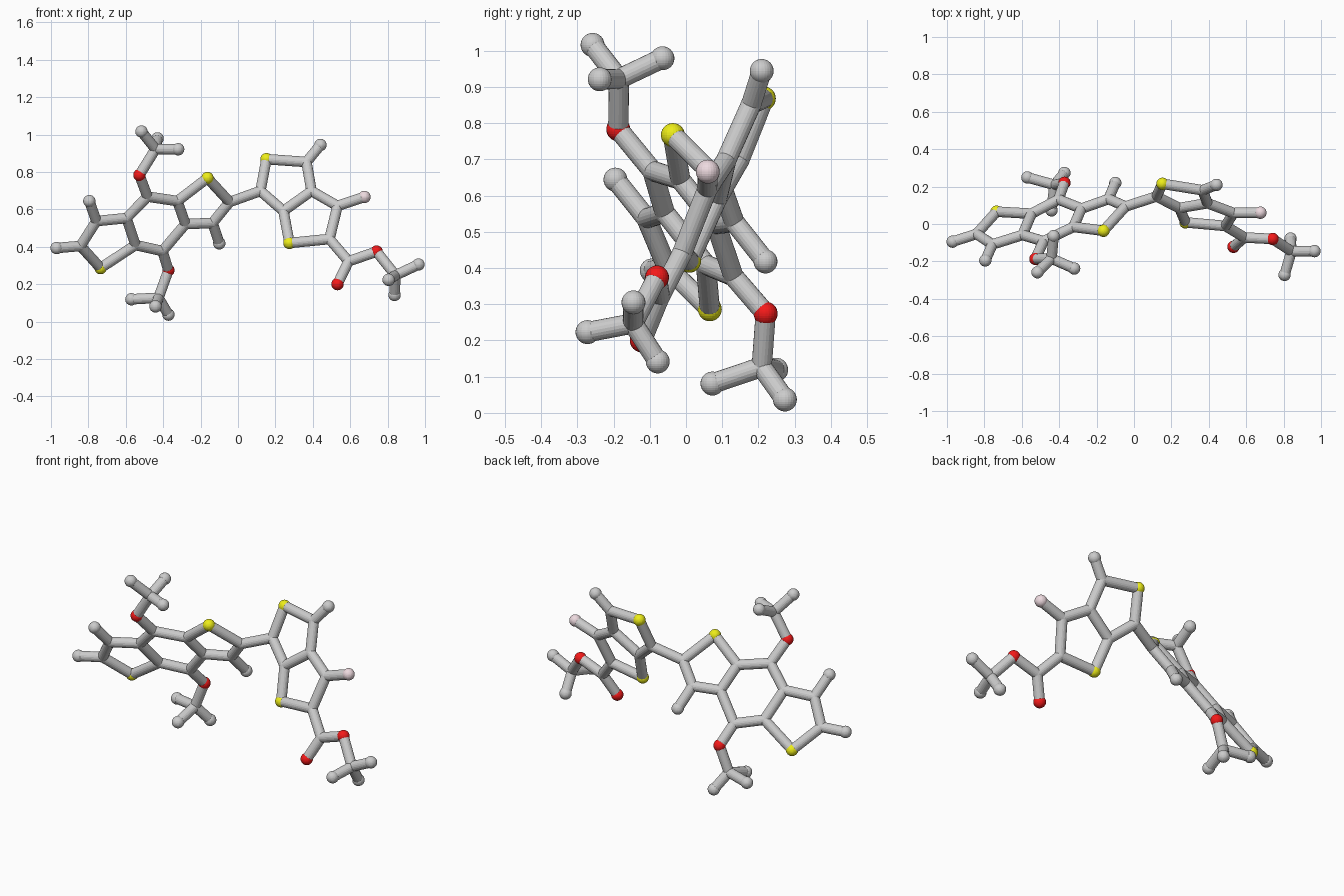
import bpy
from mathutils import Vector

if "Cube" in bpy.data.objects:
    bpy.data.objects.remove(bpy.data.objects["Cube"])

BOND_R, CARBON_R, ATOM_R = 0.028, 0.0285, 0.033


def material(name, color):
    m = bpy.data.materials.new(name)
    m.diffuse_color = (*color, 1)
    m.use_nodes = True
    m.node_tree.nodes["Principled BSDF"].inputs["Base Color"].default_value = m.diffuse_color
    return m


COLORS = {
    "oxygen": material("red", (0.9, 0.01, 0.01)),
    "sulfur": material("yellow", (0.85, 0.85, 0.01)),
    "fluorine": material("pale_pink", (0.85, 0.7, 0.74)),
}
KINDS = {"C": "carbon", "H": "hydrogen", "O": "oxygen", "S": "sulfur", "F": "fluorine"}
atoms = {}

# Three-ring unit: flat, so y follows from x and z
for key, x, z in [
    ("H1", -.795, .644), ("H2", -.97, .393), ("C1", -.842, .404), ("C2", -.757, .537),
    ("S1", -.735, .286), ("C3", -.596, .553), ("C4", -.548, .409), ("C5", -.484, .668),
    ("C6", -.404, .377), ("C7", -.324, .644), ("C8", -.281, .521), ("S2", -.163, .767),
    ("C9", -.136, .527), ("C10", -.045, .639), ("H3", -.10, .418),
]:
    atoms[key] = Vector((x, .535 + .38 * x - .664 * z, z))

# Two-ring unit: a second tilted plane
for key, x, z in [
    ("C11", .12, .698), ("S3", .152, .868), ("C12", .366, .853), ("H4", .441, .944),
    ("C13", .393, .698), ("C14", .243, .591), ("S4", .275, .42), ("C15", .532, .618),
    ("F1", .676, .666), ("C16", .489, .441),
]:
    atoms[key] = Vector((x, -.133 - .132 * x + .424 * z, z))

# Side groups
for key, *p in [
    ("O1", -.527, -.187, .783), ("C17", -.441, -.185, .922),
    ("H5", -.516, -.258, 1.016), ("H6", -.43, -.065, .979), ("H7", -.32, -.238, .921),
    ("O2", -.372, .220, .274), ("C18", -.425, .209, .127),
    ("H8", -.57, .249, .119), ("H9", -.441, .073, .081), ("H10", -.372, .273, .037),
    ("C19", .591, -.072, .322), ("O3", .532, -.122, .2), ("O4", .741, -.08, .374),
    ("C20", .842, -.146, .247),
    ("H11", .965, -.145, .305), ("H12", .837, -.078, .142), ("H13", .805, -.272, .223),
]:
    atoms[key] = Vector(p)

# Each chain is a run of joined atoms
CHAINS = [
    "H2 C1 C2 C3 C4 S1 C1", "C2 H1", "C3 C5 C7 C8 C6 C4", "C7 S2 C10 C9 C8", "C9 H3",
    "C10 C11 S3 C12 C13 C14 C11", "C12 H4", "C13 C15 C16 S4 C14", "C15 F1",
    "C5 O1 C17 H5", "H6 C17 H7", "C6 O2 C18 H8", "H9 C18 H10",
    "C16 C19 O4 C20 H11", "C19 O3", "H12 C20 H13",
]

# Atom balls
for key, p in atoms.items():
    kind = KINDS[key[0]]
    r = CARBON_R if kind == "carbon" else ATOM_R
    bpy.ops.mesh.primitive_uv_sphere_add(segments=24, ring_count=16, radius=r, location=p)
    ball = bpy.context.object
    ball.name = f"{kind}_ball_{key[1:]}"
    if kind in COLORS:
        ball.data.materials.append(COLORS[kind])

# Bond rods
for chain in CHAINS:
    keys = chain.split()
    for a, b in zip(keys, keys[1:]):
        d = atoms[b] - atoms[a]
        bpy.ops.mesh.primitive_cylinder_add(
            vertices=20, radius=BOND_R, depth=d.length, location=(atoms[a] + atoms[b]) / 2,
            rotation=d.to_track_quat("Z", "Y").to_euler())
        bpy.context.object.name = f"bond_{a}_{b}"
